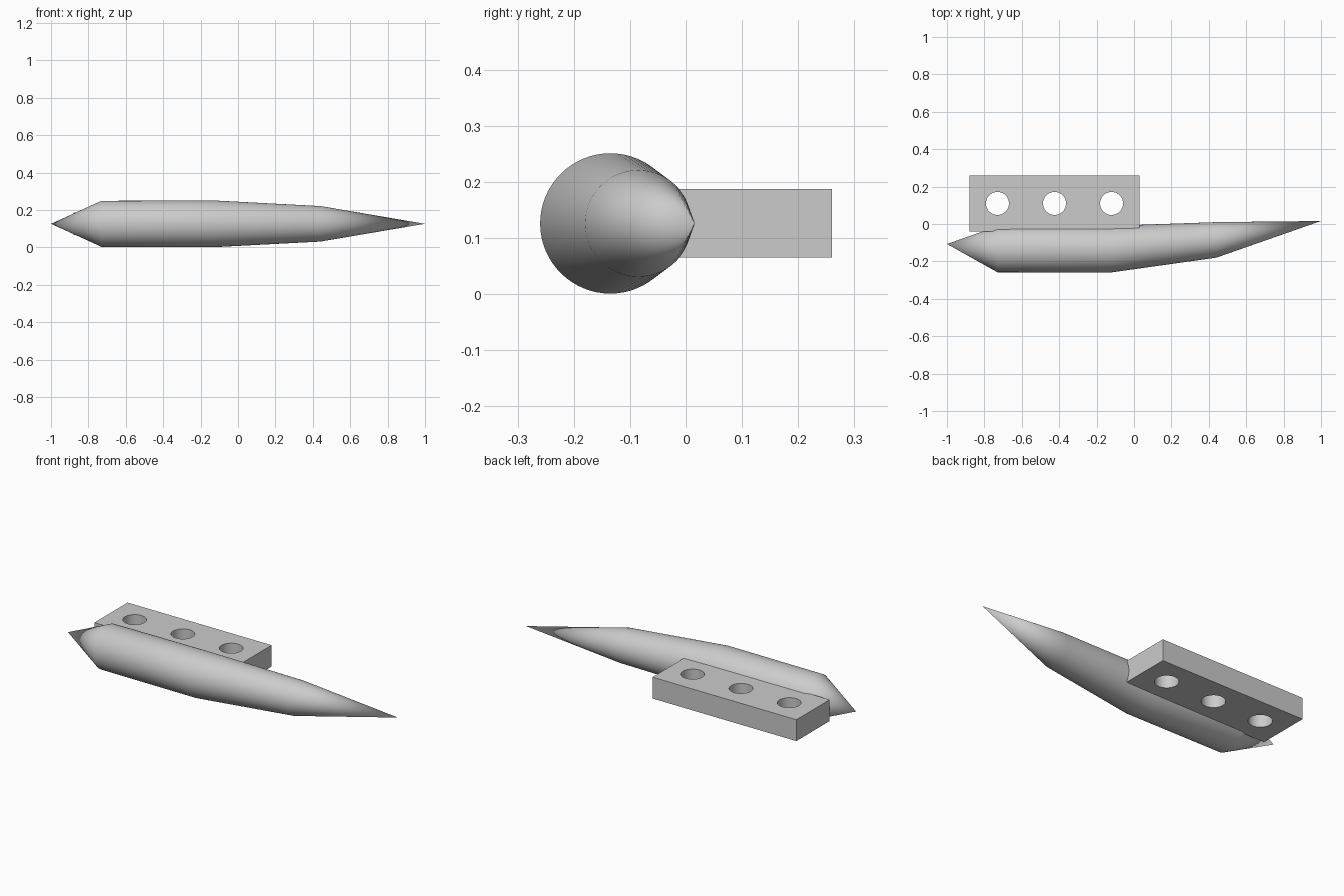
import bpy, bmesh, math
from mathutils import Vector

cube = bpy.data.objects.get("Cube")
if cube:
    bpy.data.objects.remove(cube, do_unlink=True)

AXIS_Z = 0.126
SIDES = 64

# Single grey finish
grey = bpy.data.materials.new("plain_grey")
grey.use_nodes = True
colour = (0.6, 0.6, 0.6, 1)
grey.diffuse_color = colour
grey.node_tree.nodes["Principled BSDF"].inputs["Base Color"].default_value = colour


def add_object(name, bm):
    bmesh.ops.recalc_face_normals(bm, faces=bm.faces)
    mesh = bpy.data.meshes.new(name)
    bm.to_mesh(mesh)
    bm.free()
    mesh.materials.append(grey)
    obj = bpy.data.objects.new(name, mesh)
    bpy.context.collection.objects.link(obj)
    bpy.ops.object.select_all(action="DESELECT")
    obj.select_set(True)
    bpy.context.view_layer.objects.active = obj
    bpy.ops.object.shade_smooth_by_angle(angle=math.radians(30))
    return obj


def circle(radius, count):
    steps = [math.tau * i / count for i in range(count)]
    return [(radius * math.cos(a), radius * math.sin(a)) for a in steps]


# Spindle body: round sections lofted between two points
bm = bmesh.new()
tail = bm.verts.new((-1, -0.107, AXIS_Z))
nose = bm.verts.new((1, 0.016, AXIS_Z))
sections = [(-0.73, -0.135, 0.123), (-0.13, -0.135, 0.125), (0.44, -0.085, 0.095)]
rings = [[bm.verts.new((x, cy + u, AXIS_Z + v)) for u, v in circle(r, SIDES)]
         for x, cy, r in sections]
for i in range(SIDES):
    j = (i + 1) % SIDES
    bm.faces.new((tail, rings[0][i], rings[0][j]))
    bm.faces.new((nose, rings[-1][j], rings[-1][i]))
    for a, b in zip(rings, rings[1:]):
        bm.faces.new((a[i], b[i], b[j], a[j]))
add_object("spindle_body", bm)

# Mounting block: rectangle with three round holes, extruded
half_x, half_y, half_z = 0.455, 0.15, 0.061
outline = [(-half_x, -half_y), (half_x, -half_y), (half_x, half_y), (-half_x, half_y)]
holes = [[(u + k * 0.305, v) for u, v in circle(0.0615, 48)] for k in (-1, 0, 1)]
curve = bpy.data.curves.new("block_profile", "CURVE")
curve.dimensions = "2D"
curve.fill_mode = "BOTH"
curve.extrude = half_z
for points in [outline] + holes:
    spline = curve.splines.new("POLY")
    spline.points.add(len(points) - 1)
    for point, (x, y) in zip(spline.points, points):
        point.co = (x, y, 0, 1)
    spline.use_cyclic_u = True
profile = bpy.data.objects.new("block_profile", curve)
bpy.context.collection.objects.link(profile)
bpy.context.view_layer.update()
solid = bpy.data.meshes.new_from_object(profile)
bm = bmesh.new()
bm.from_mesh(solid)
bpy.data.objects.remove(profile)
bpy.data.meshes.remove(solid)
bmesh.ops.remove_doubles(bm, verts=bm.verts, dist=0.0001)
block = add_object("mounting_block", bm)
block.location = Vector((-0.425, 0.11, AXIS_Z))
